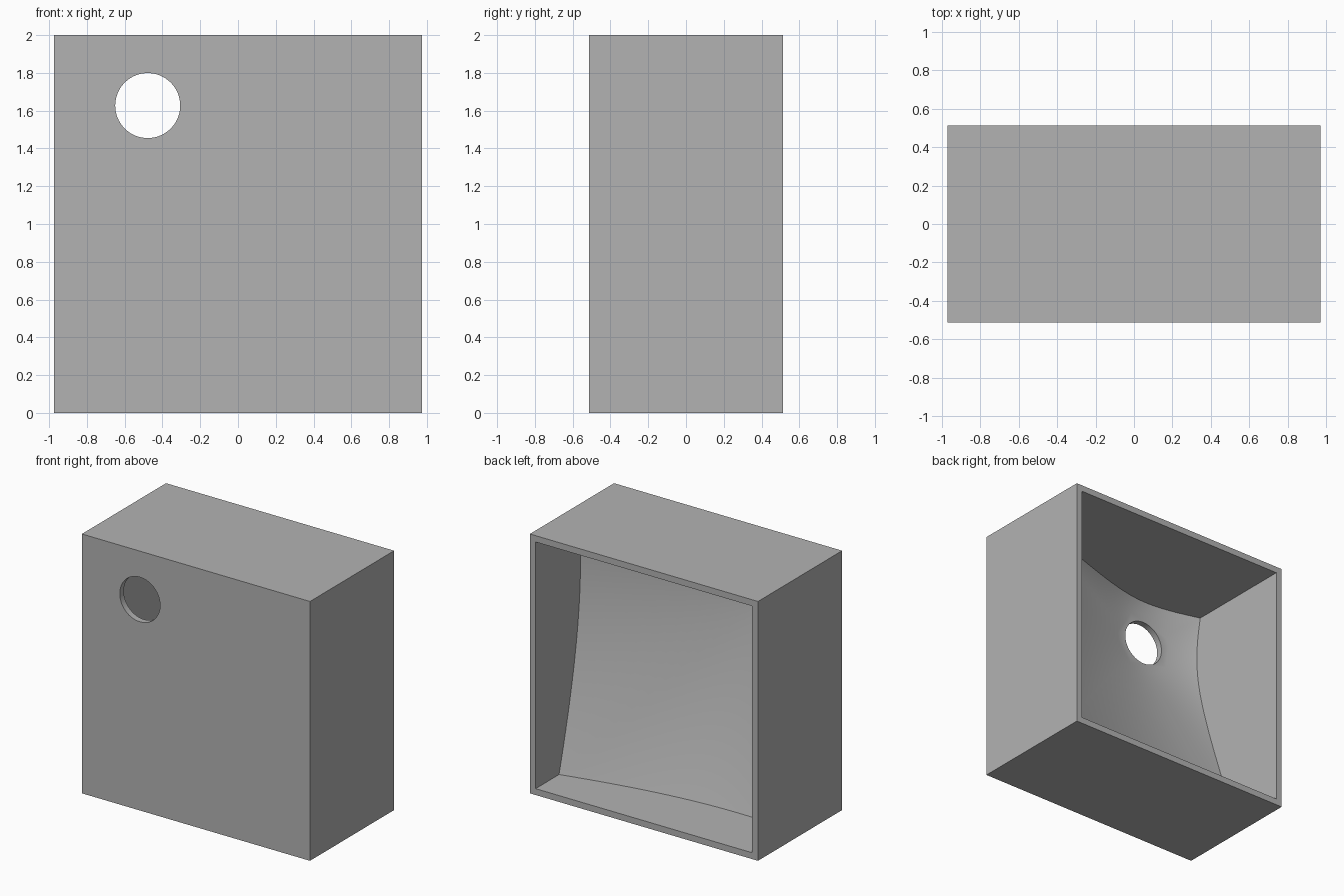
import bpy
import bmesh
import math
from mathutils import Matrix, Vector

default = bpy.data.objects.get("Cube")
if default:
    bpy.data.objects.remove(default, do_unlink=True)

# Main sizes
HALF_W, HALF_D, HEIGHT = 0.973, 0.5125, 2.0
WALL = 0.049
HOLE_X, HOLE_Z, HOLE_R = -0.478, 1.627, 0.172
FLOOR_Y = -HALF_D + WALL
FLOOR_R, SLOPE, OUTER_R = 0.244, 0.37, 2.5

grey = bpy.data.materials.new("plain_grey")
grey.use_nodes = True
grey.diffuse_color = (0.45, 0.45, 0.45, 1)
grey.node_tree.nodes["Principled BSDF"].inputs["Base Color"].default_value = grey.diffuse_color


def finish(name, bm):
    bmesh.ops.recalc_face_normals(bm, faces=bm.faces)
    mesh = bpy.data.meshes.new(name)
    bm.to_mesh(mesh)
    bm.free()
    mesh.materials.append(grey)
    obj = bpy.data.objects.new(name, mesh)
    bpy.context.collection.objects.link(obj)
    return obj


def block(name, low, high):
    bm = bmesh.new()
    low, high = Vector(low), Vector(high)
    place = Matrix.Translation((low + high) / 2) @ Matrix.Diagonal((*(high - low), 1))
    bmesh.ops.create_cube(bm, size=1, matrix=place)
    return finish(name, bm)


def lathe(name, profile, sides):
    """Closed solid turned around the hole axis from (radius, y) points."""
    bm = bmesh.new()
    rings = []
    for radius, y in profile:
        angles = [math.tau * i / sides for i in range(sides)]
        rings.append([bm.verts.new((HOLE_X + radius * math.cos(a), y,
                                    HOLE_Z + radius * math.sin(a))) for a in angles])
    for a, b in zip(rings, rings[1:]):
        for i in range(sides):
            j = (i + 1) % sides
            bm.faces.new((a[i], a[j], b[j], b[i]))
    bm.faces.new(rings[0])
    bm.faces.new(rings[-1])
    return finish(name, bm)


def combine(target, tool, operation):
    mod = target.modifiers.new(operation.lower(), "BOOLEAN")
    mod.operation, mod.solver, mod.object = operation, "EXACT", tool
    bpy.ops.object.select_all(action="DESELECT")
    bpy.context.view_layer.objects.active = target
    target.select_set(True)
    bpy.ops.object.modifier_apply(modifier=mod.name)
    bpy.data.objects.remove(tool, do_unlink=True)


# Outer housing
housing = block("housing", (-HALF_W, -HALF_D, 0), (HALF_W, HALF_D, HEIGHT))

# Cavity open at the back, its floor a shallow cone around the hole
cavity = block("cavity_cutter", (-HALF_W + WALL, -HALF_D - 0.2, WALL),
               (HALF_W - WALL, HALF_D + 0.2, HEIGHT - WALL))
cone = lathe("cone_cutter", [(FLOOR_R, FLOOR_Y),
                             (OUTER_R, FLOOR_Y + SLOPE * (OUTER_R - FLOOR_R)),
                             (OUTER_R, HALF_D + 0.5)], 128)
combine(cavity, cone, "INTERSECT")
combine(housing, cavity, "DIFFERENCE")

# Round hole through the front wall
hole = lathe("hole_cutter", [(HOLE_R, -HALF_D - 0.2), (HOLE_R, FLOOR_Y + 0.1)], 96)
combine(housing, hole, "DIFFERENCE")

bpy.ops.object.shade_smooth_by_angle(angle=math.radians(25))
